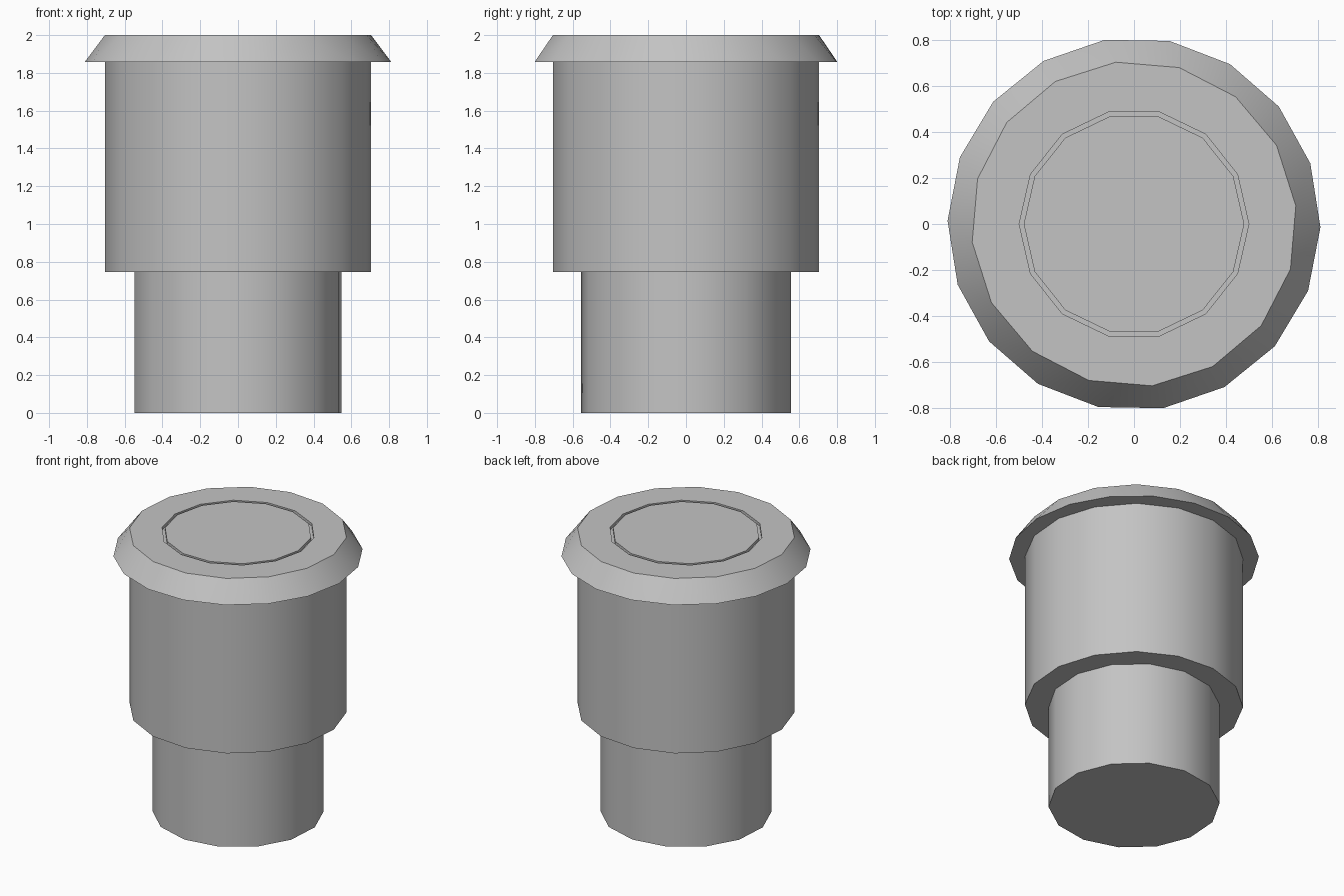
import bpy
import bmesh
from math import cos, sin, tau, radians

cube = bpy.data.objects.get("Cube")
if cube:
    bpy.data.objects.remove(cube, do_unlink=True)

grey = bpy.data.materials.new("plain grey")
grey.use_nodes = True
colour = (0.55, 0.55, 0.55, 1)
grey.diffuse_color = colour
grey.node_tree.nodes["Principled BSDF"].inputs["Base Color"].default_value = colour


def stitch(bm, a, b):
    """Join two rings, which may have different numbers of sides."""
    n, m = len(a), len(b)
    if n == m:
        for i in range(n):
            j = (i + 1) % n
            bm.faces.new((a[i], a[j], b[j], b[i]))
        return
    i = j = 0
    while i < n or j < m:
        # Step along whichever ring gives the shorter diagonal
        gap_a = (a[(i + 1) % n].co - b[j % m].co).length
        gap_b = (b[(j + 1) % m].co - a[i % n].co).length
        if j == m or (i < n and gap_a < gap_b):
            bm.faces.new((a[i % n], a[(i + 1) % n], b[j % m]))
            i += 1
        else:
            bm.faces.new((a[i % n], b[(j + 1) % m], b[j % m]))
            j += 1


def loft(name, rings, cap_start=False, cap_end=False):
    """Skin a stack of polygon rings: (sides, turn in degrees, radius, z)."""
    bm = bmesh.new()
    loops = []
    for sides, turn, radius, z in rings:
        angles = [radians(turn) + tau * k / sides for k in range(sides)]
        loops.append([bm.verts.new((radius * cos(t), radius * sin(t), z)) for t in angles])
    for a, b in zip(loops, loops[1:]):
        stitch(bm, a, b)
    if cap_start:
        bm.faces.new(loops[0][::-1])
    if cap_end:
        bm.faces.new(loops[-1])
    mesh = bpy.data.meshes.new(name)
    bm.to_mesh(mesh)
    bm.free()
    mesh.materials.append(grey)
    obj = bpy.data.objects.new(name, mesh)
    bpy.context.collection.objects.link(obj)
    bpy.ops.object.select_all(action='DESELECT')
    obj.select_set(True)
    bpy.context.view_layer.objects.active = obj
    bpy.ops.object.shade_smooth_by_angle(angle=radians(30))
    return obj


# Each section has its own side count and turn
STEM = (14, 9, 0.556)
BARREL = (16, 6.4, 0.709)
FLANGE = (18, -1, 0.812)
GROOVE_OUT = (14, 0, 0.5)
GROOVE_IN = (14, 0, 0.48)
SHOULDER, BRIM, TOP, GROOVE_FLOOR = 0.745, 1.857, 2.0, 1.98

# Narrow lower stem with a closed foot
loft("lower_stem", [(*STEM, 0), (*STEM, SHOULDER)], cap_start=True)

# Wide barrel with the flat step below it
loft("upper_barrel", [(*STEM, SHOULDER), (*BARREL, SHOULDER), (*BARREL, BRIM)])

# Flared cap with a thin groove around the flat centre disc
loft("flared_cap", [
    (*BARREL, BRIM), (*FLANGE, BRIM), (*BARREL, TOP),
    (*GROOVE_OUT, TOP), (*GROOVE_OUT, GROOVE_FLOOR),
    (*GROOVE_IN, GROOVE_FLOOR), (*GROOVE_IN, TOP),
], cap_end=True)
